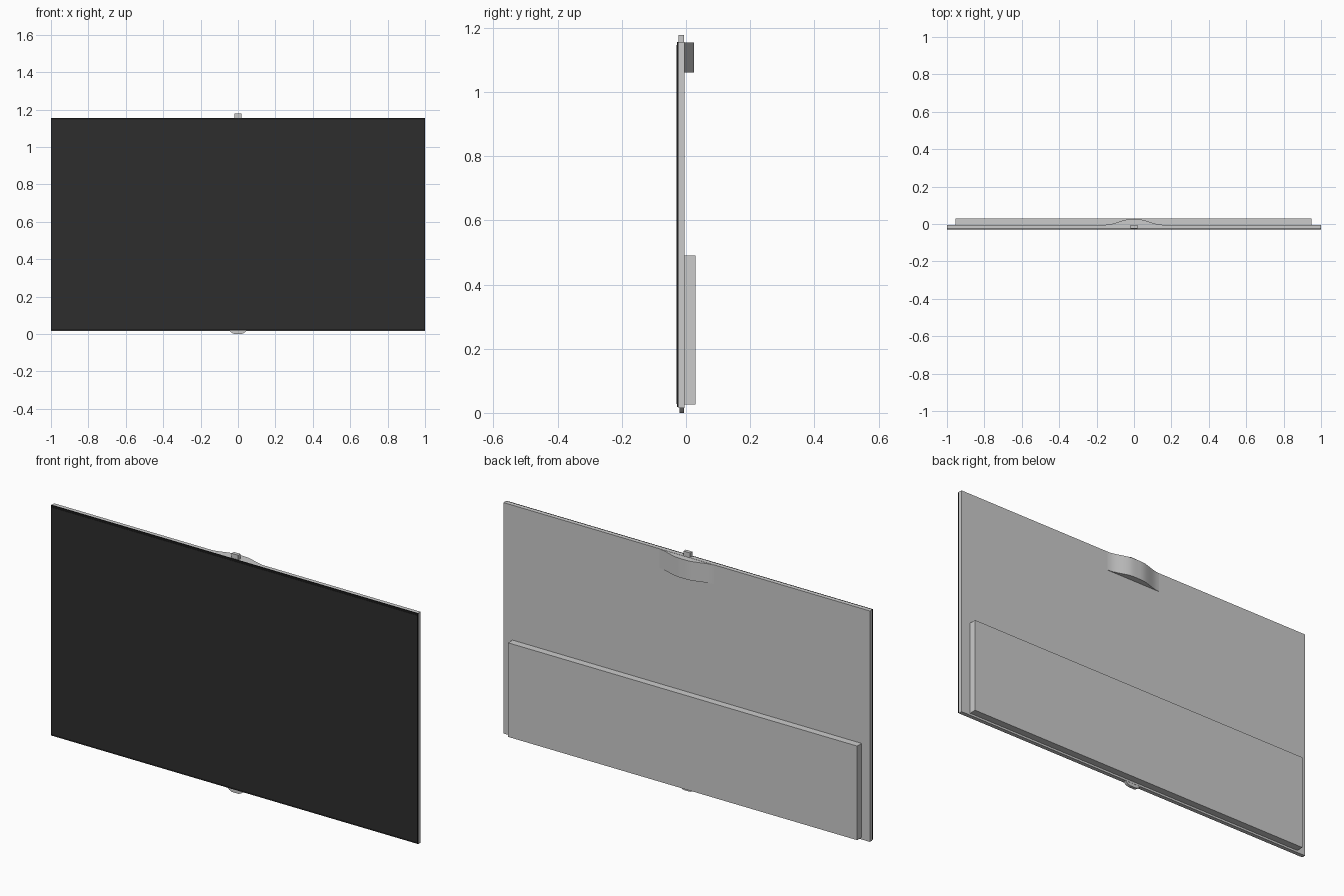
import bpy, bmesh, math

if "Cube" in bpy.data.objects:
    bpy.data.objects.remove(bpy.data.objects["Cube"])


def material(name, value):
    m = bpy.data.materials.new(name)
    m.diffuse_color = (value, value, value, 1)
    m.use_nodes = True
    m.node_tree.nodes["Principled BSDF"].inputs["Base Color"].default_value = m.diffuse_color
    return m


BLACK = material("bezel_black", 0.012)
DARK = material("screen_dark", 0.026)


def finish(name, bm, mat=None, smooth=False):
    bmesh.ops.recalc_face_normals(bm, faces=bm.faces)
    me = bpy.data.meshes.new(name)
    bm.to_mesh(me)
    bm.free()
    ob = bpy.data.objects.new(name, me)
    bpy.context.collection.objects.link(ob)
    if mat:
        me.materials.append(mat)
    if smooth:
        bpy.ops.object.select_all(action='DESELECT')
        ob.select_set(True)
        bpy.context.view_layer.objects.active = ob
        bpy.ops.object.shade_smooth_by_angle(angle=math.radians(30))
    return ob


def prism(name, profile, shift, mat=None, smooth=False):
    """Extrude a closed 3D outline along a vector."""
    bm = bmesh.new()
    face = bm.faces.new([bm.verts.new(p) for p in profile])
    ext = bmesh.ops.extrude_face_region(bm, geom=[face])
    verts = [v for v in ext["geom"] if isinstance(v, bmesh.types.BMVert)]
    bmesh.ops.translate(bm, verts=verts, vec=shift)
    return finish(name, bm, mat, smooth)


def box(name, x, y, z, mat=None):
    outline = [(x[0], y[0], z[0]), (x[1], y[0], z[0]), (x[1], y[0], z[1]), (x[0], y[0], z[1])]
    return prism(name, outline, (0, y[1] - y[0], 0), mat)


# Display: dark bezel, screen sheet and grey rear shell
box("bezel", (-1, 1), (-0.0285, -0.023), (0.019, 1.155), BLACK)
box("screen", (-0.998, 0.998), (-0.03, -0.0285), (0.028, 1.146), DARK)
box("rear_shell", (-1, 1), (-0.023, -0.005), (0.016, 1.155))

# Electronics housing on the lower back
box("rear_housing", (-0.955, 0.95), (-0.005, 0.03), (0.026, 0.49))

# Curved bulge behind the top edge
n = 20
bulge = []
for i in range(n + 1):
    x = -0.15 + 0.3 * i / n
    t = max(0, min(1, (0.15 - abs(x)) / 0.13))
    t = t * t * (3 - 2 * t)
    bulge.append((x, -0.004 + 0.029 * t, 1.06))
bulge += [(0.15, -0.008, 1.06), (-0.15, -0.008, 1.06)]
prism("top_bulge", bulge, (0, 0, 0.094), smooth=True)

# Small pop-up camera block on the top edge
box("camera_block", (-0.018, 0.018), (-0.024, -0.006), (1.15, 1.178))

# Rounded sensor pod under the bottom edge
pod = [(-0.048, -0.021, 0.019), (-0.032, -0.021, 0.006), (-0.018, -0.021, 0.0),
       (0.018, -0.021, 0.0), (0.032, -0.021, 0.006), (0.048, -0.021, 0.019)]
prism("sensor_pod", pod, (0, 0.015, 0))
